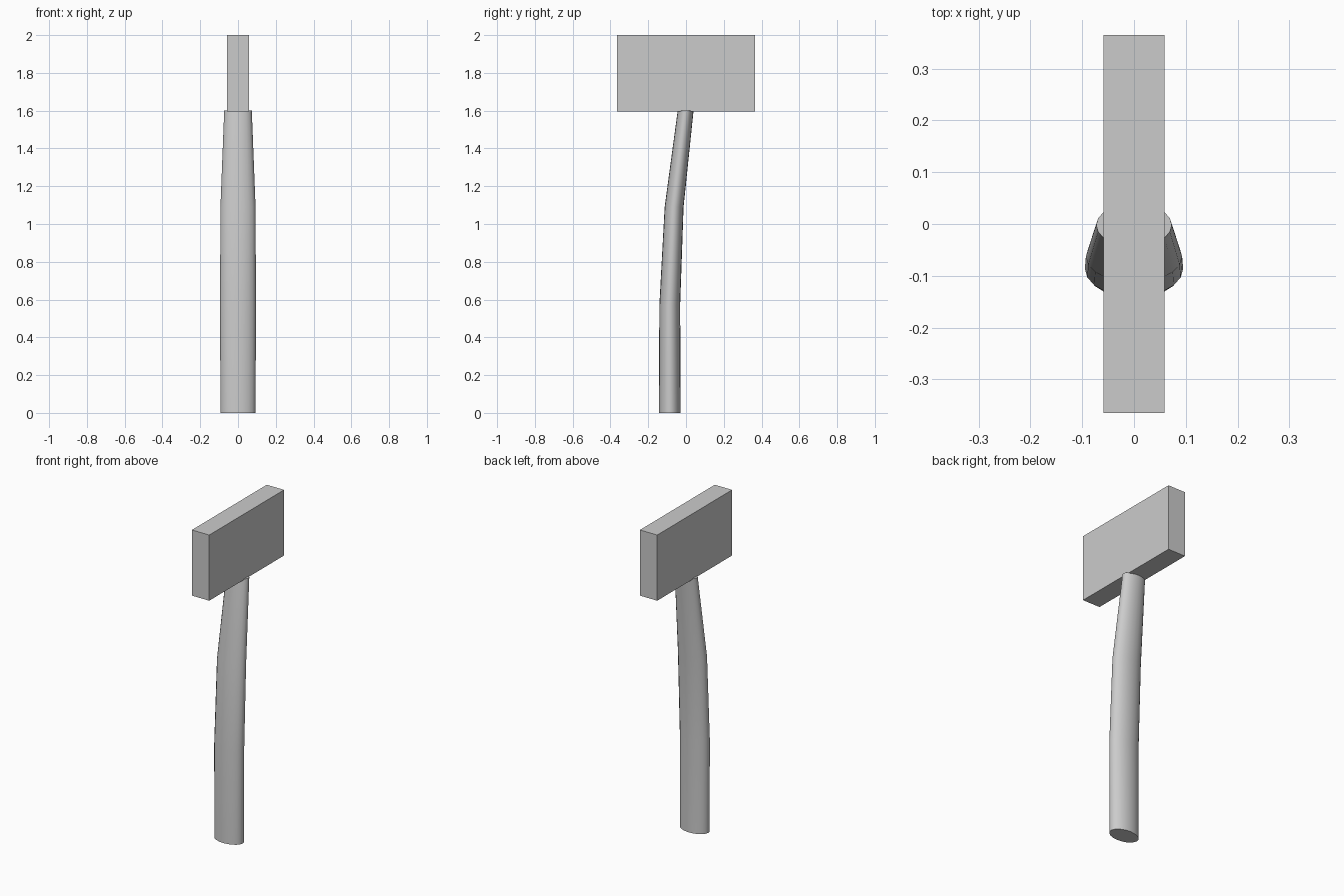
import bpy, bmesh, math

if "Cube" in bpy.data.objects:
    bpy.data.objects.remove(bpy.data.objects["Cube"])

SIDES = 20


def finish(bm, name):
    bmesh.ops.recalc_face_normals(bm, faces=bm.faces)
    mesh = bpy.data.meshes.new(name)
    bm.to_mesh(mesh)
    bm.free()
    obj = bpy.data.objects.new(name, mesh)
    bpy.context.collection.objects.link(obj)
    return obj


# Mallet head: plain rectangular block
bm = bmesh.new()
bmesh.ops.create_cube(bm, size=1)
bmesh.ops.scale(bm, vec=(0.118, 0.73, 0.405), verts=bm.verts)
bmesh.ops.translate(bm, vec=(0, 0, 1.7975), verts=bm.verts)
finish(bm, "mallet_head")

# Handle: oval sections (z, y centre, x radius, y radius), bending forward
sections = [
    (0.0, -0.086, 0.093, 0.058),
    (0.57, -0.086, 0.095, 0.055),
    (1.09, -0.063, 0.093, 0.050),
    (1.60, -0.002, 0.073, 0.042),
]
bm = bmesh.new()
rings = []
for z, yc, rx, ry in sections:
    ring = []
    for i in range(SIDES):
        a = 2 * math.pi * i / SIDES
        ring.append(bm.verts.new((rx * math.cos(a), yc + ry * math.sin(a), z)))
    rings.append(ring)
for low, high in zip(rings, rings[1:]):
    for i in range(SIDES):
        j = (i + 1) % SIDES
        bm.faces.new((low[i], low[j], high[j], high[i]))
bm.faces.new(rings[0])
bm.faces.new(rings[-1])
handle = finish(bm, "handle")

# Smooth sides, crisp end caps
bpy.context.view_layer.objects.active = handle
handle.select_set(True)
bpy.ops.object.shade_smooth_by_angle(angle=math.radians(50))
